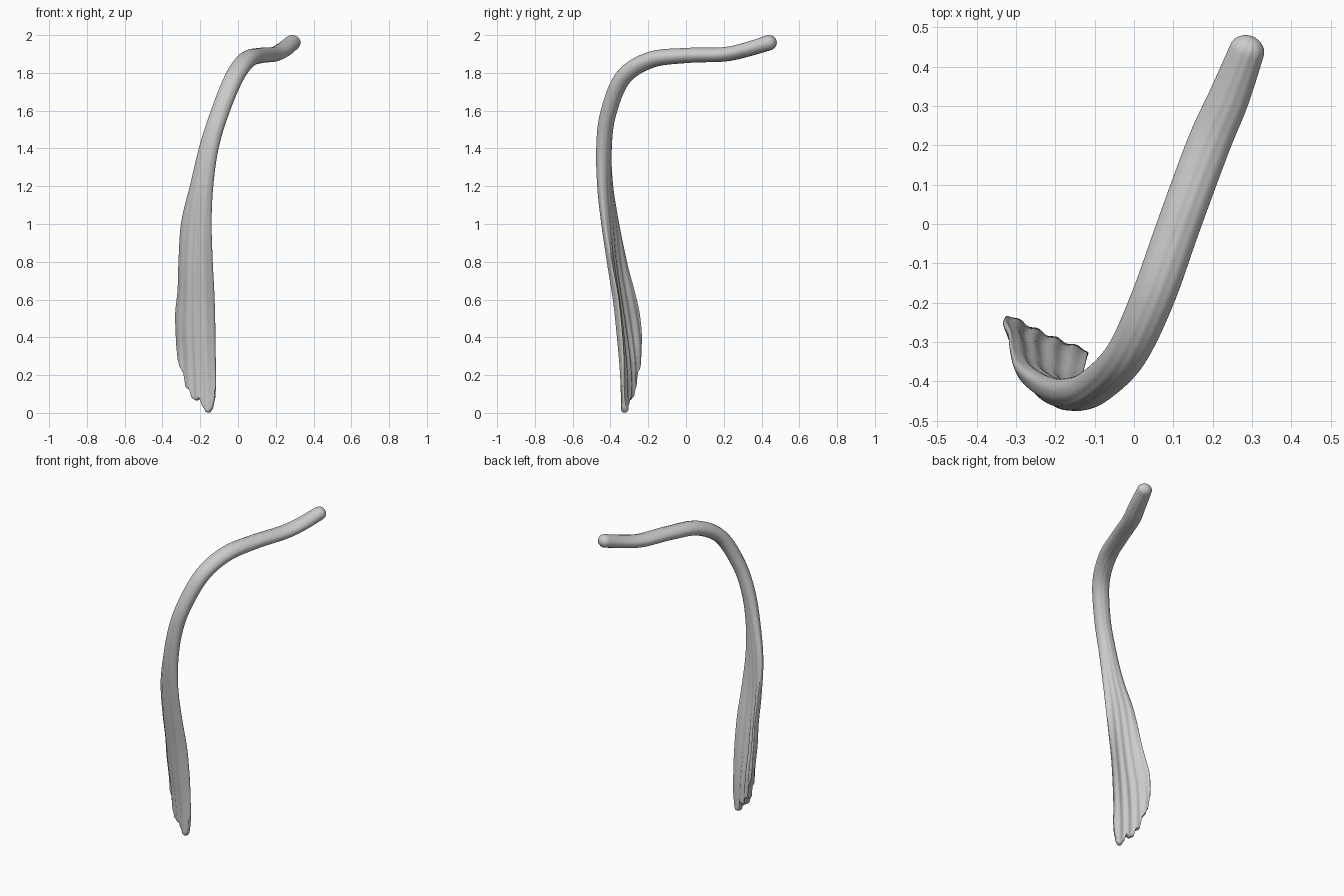
import bpy, bmesh, math
from mathutils import Vector

if "Cube" in bpy.data.objects:
    bpy.data.objects.remove(bpy.data.objects["Cube"])

# Stations from rounded top end to fanned foot: x, y, z, width, thickness, bend
STATIONS = [
    (.287, .44, 1.96, .090, .080, 0), (.241, .32, 1.923, .104, .076, 0),
    (.189, .20, 1.898, .110, .076, 0), (.115, .00, 1.892, .110, .080, 0),
    (.047, -.19, 1.868, .110, .086, 0), (-.022, -.335, 1.772, .104, .086, 0),
    (-.100, -.413, 1.58, .100, .082, 0), (-.155, -.434, 1.40, .107, .076, 0),
    (-.192, -.425, 1.20, .130, .068, .006), (-.220, -.396, 1.00, .174, .058, .013),
    (-.224, -.357, .80, .196, .048, .031), (-.222, -.319, .60, .212, .044, .040),
    (-.226, -.297, .40, .230, .044, .034), (-.224, -.287, .20, .230, .044, .021),
    (-.222, -.286, .015, .230, .040, .014)]
# Ragged foot: position across the fan, height of its lower edge
HEM = [(-1, .36), (-.85, .27), (-.72, .235), (-.58, .215), (-.42, .13), (-.25, .125),
       (-.1, .075), (.1, .065), (.27, .075), (.42, .03), (.57, .003), (.7, 0),
       (.82, .015), (.93, .06), (1, .14)]
SIDES, STEPS, CAP = 96, 8, 6
ACROSS = Vector((.91, -.41, 0)).normalized()


def spline(t):
    """Catmull-Rom through the stations."""
    i = min(int(t), len(STATIONS) - 2)
    f = t - i
    p = [STATIONS[max(0, min(len(STATIONS) - 1, i + k))] for k in (-1, 0, 1, 2)]
    return [.5 * (2 * b + (c - a) * f + (2 * a - 5 * b + 4 * c - d) * f * f
                  + (3 * b - a - 3 * c + d) * f ** 3) for a, b, c, d in zip(*p)]


def hem(s):
    for (a, za), (b, zb) in zip(HEM, HEM[1:]):
        if s <= b:
            f = max(0, (s - a) / (b - a))
            return za + (zb - za) * f * f * (3 - 2 * f)
    return HEM[-1][1]


def ring(t, shift=0, ws=1, ts=1):
    """Bent, fluted oval cross-section at station t."""
    last = len(STATIONS) - 1
    x, y, z, w, th, bend = spline(t)
    a, b = spline(max(0, t - .05)), spline(min(last, t + .05))
    tan = (Vector(b[:3]) - Vector(a[:3])).normalized()
    side = (ACROSS - tan * ACROSS.dot(tan)).normalized()
    out = tan.cross(side)
    centre = Vector((x, y, z)) + tan * shift
    fan = max(0, min(1, (1.3 - z) / .9))
    pts = []
    for i in range(SIDES):
        ang = 2 * math.pi * i / SIDES
        s = math.cos(ang)
        flute = 1 + (.015 + .17 * fan) * math.cos(2 * math.pi * (s - .68) / .46)
        # Squarer oval towards the fan keeps its rims thick
        h = math.copysign(abs(math.sin(ang)) ** (1 - .4 * fan), math.sin(ang))
        v = h * th / 2 * ts * flute + bend * (1 - s * s)
        p = centre + side * (s * w / 2 * ws) + out * v
        if p.z < .8:
            k = (.8 - p.z) / .8
            p.z += hem(s) * k ** 1.5
        pts.append(p)
    return pts


# Strand: rounded top cap, lofted body, thin rounded foot edge
last = len(STATIONS) - 1
rings = []
for k in range(CAP):
    a = math.pi / 2 * (1 - (k + .15) / CAP)
    rings.append(ring(0, -.04 * math.sin(a), math.cos(a), math.cos(a)))
rings += [ring(k / STEPS) for k in range(last * STEPS + 1)]
for k in range(1, CAP + 1):
    a = math.pi / 2 * k / CAP
    rings.append(ring(last, .015 * math.sin(a), 1, max(0, math.cos(a))))

bm = bmesh.new()
loops = [[bm.verts.new(p) for p in r] for r in rings]
for r0, r1 in zip(loops, loops[1:]):
    for i in range(SIDES):
        j = (i + 1) % SIDES
        bm.faces.new((r0[i], r0[j], r1[j], r1[i]))
bm.faces.new(loops[0])
bmesh.ops.remove_doubles(bm, verts=loops[-1], dist=1e-5)
bmesh.ops.recalc_face_normals(bm, faces=bm.faces[:])
mesh = bpy.data.meshes.new("fanned_strand")
bm.to_mesh(mesh)
bm.free()
obj = bpy.data.objects.new("fanned_strand", mesh)
bpy.context.collection.objects.link(obj)
for p in mesh.polygons:
    p.use_smooth = True
